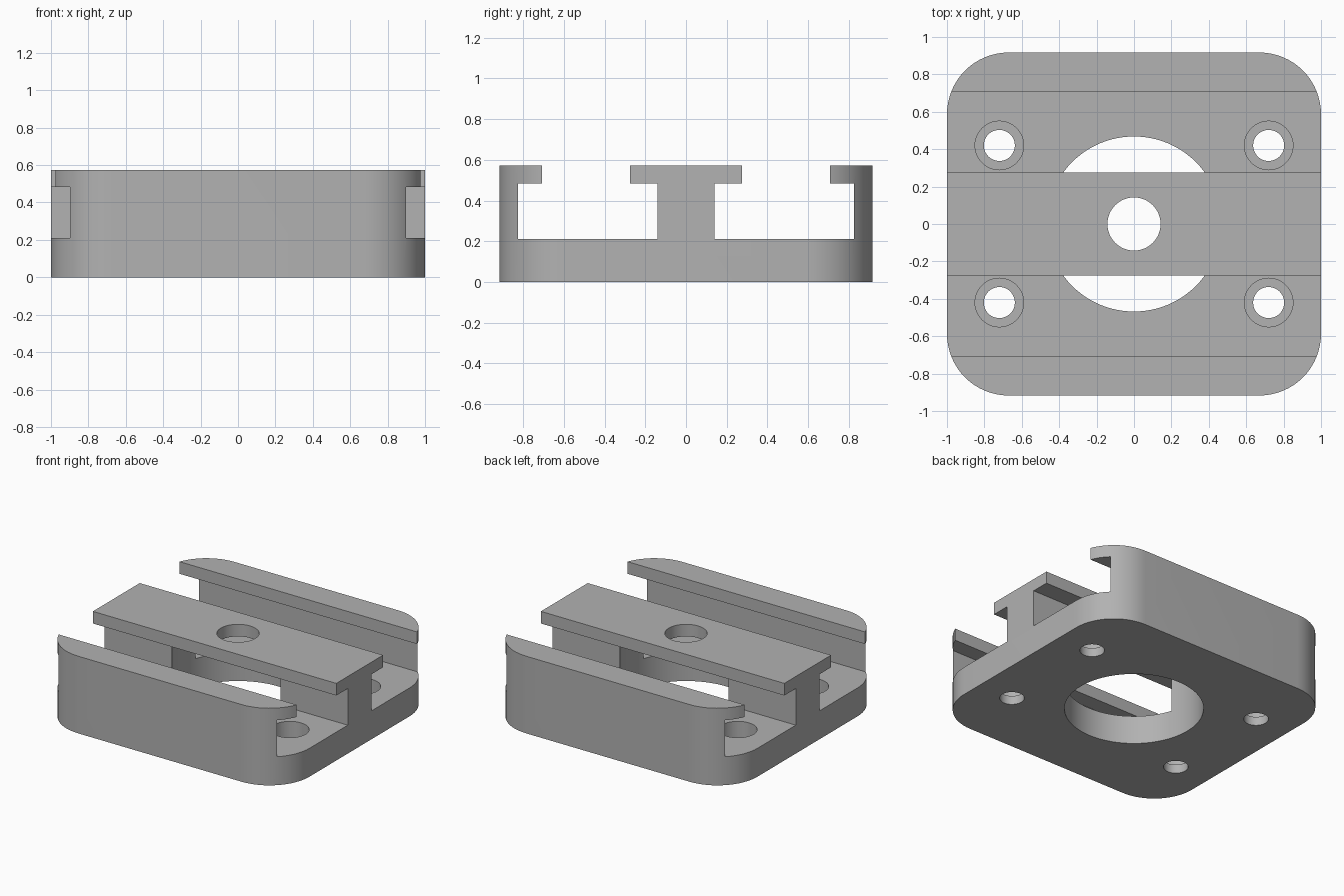
import bpy, bmesh, math
from mathutils import Matrix

if "Cube" in bpy.data.objects:
    bpy.data.objects.remove(bpy.data.objects["Cube"], do_unlink=True)

HALF_X, HALF_Y, HEIGHT, CORNER = 1.0, 0.917, 0.573, 0.33
FLOOR, LIP_Z = 0.211, 0.483              # slot floor and underside of the lips
WALL_Y, LIP_Y = 0.825, 0.708             # inner faces of side walls and lips
STEM_Y, CAP_Y = 0.14, 0.275              # half widths of the centre rail

grey = bpy.data.materials.new("plain grey")
grey.use_nodes = True
colour = (0.445, 0.445, 0.445, 1)
grey.diffuse_color = colour
grey.node_tree.nodes["Principled BSDF"].inputs["Base Color"].default_value = colour


def make_object(name, bm):
    bmesh.ops.recalc_face_normals(bm, faces=bm.faces)
    mesh = bpy.data.meshes.new(name)
    bm.to_mesh(mesh)
    bm.free()
    mesh.materials.append(grey)
    obj = bpy.data.objects.new(name, mesh)
    bpy.context.collection.objects.link(obj)
    return obj


def cylinder(name, x, y, radius, bottom, top, sides=64):
    bm = bmesh.new()
    bmesh.ops.create_cone(bm, cap_ends=True, segments=sides, radius1=radius,
                          radius2=radius, depth=top - bottom,
                          matrix=Matrix.Translation((x, y, (top + bottom) / 2)))
    return make_object(name, bm)


def cut(target, tool, operation="DIFFERENCE"):
    mod = target.modifiers.new("cut", "BOOLEAN")
    mod.operation, mod.object, mod.solver = operation, tool, "EXACT"
    bpy.context.view_layer.objects.active = target
    bpy.ops.object.modifier_apply(modifier=mod.name)
    bpy.data.objects.remove(tool, do_unlink=True)


# Slotted block: half profile mirrored in y, then extruded along x
half = [(HALF_Y, 0), (HALF_Y, HEIGHT), (LIP_Y, HEIGHT), (LIP_Y, LIP_Z),
        (WALL_Y, LIP_Z), (WALL_Y, FLOOR), (STEM_Y, FLOOR), (STEM_Y, LIP_Z),
        (CAP_Y, LIP_Z), (CAP_Y, HEIGHT)]
profile = half + [(-y, z) for y, z in reversed(half)]
bm = bmesh.new()
face = bm.faces.new([bm.verts.new((-1.2, y, z)) for y, z in profile])
extruded = bmesh.ops.extrude_face_region(bm, geom=[face])["geom"]
bmesh.ops.translate(bm, vec=(2.4, 0, 0),
                    verts=[v for v in extruded if isinstance(v, bmesh.types.BMVert)])
block = make_object("slotted_rail_block", bm)

# Rounded outline trims the block ends and corners
bm = bmesh.new()
bmesh.ops.create_cube(bm, size=2, matrix=Matrix.Diagonal((HALF_X, HALF_Y, 1, 1)))
upright = [e for e in bm.edges if abs(e.verts[0].co.z - e.verts[1].co.z) > 1]
bmesh.ops.bevel(bm, geom=upright, offset=CORNER, segments=16, profile=0.5,
                affect="EDGES")
cut(block, make_object("outline", bm), "INTERSECT")

# Large bore below the cap, small bore through the cap
cut(block, cylinder("large_bore", 0, 0, 0.468, -0.1, LIP_Z, 96))
cut(block, cylinder("small_bore", 0, 0, 0.142, 0.3, 0.7))

# Counterbored mounting holes at the four corners
for sx in (-1, 1):
    for sy in (-1, 1):
        x, y = sx * 0.72, sy * 0.42
        cut(block, cylinder("screw_hole", x, y, 0.083, -0.1, 0.3, 48))
        cut(block, cylinder("counterbore", x, y, 0.13, 0.065, 0.3, 48))

# Smooth bores and corners, crisp edges
bpy.ops.object.select_all(action="DESELECT")
block.select_set(True)
bpy.context.view_layer.objects.active = block
bpy.ops.object.shade_smooth_by_angle(angle=math.radians(30))
